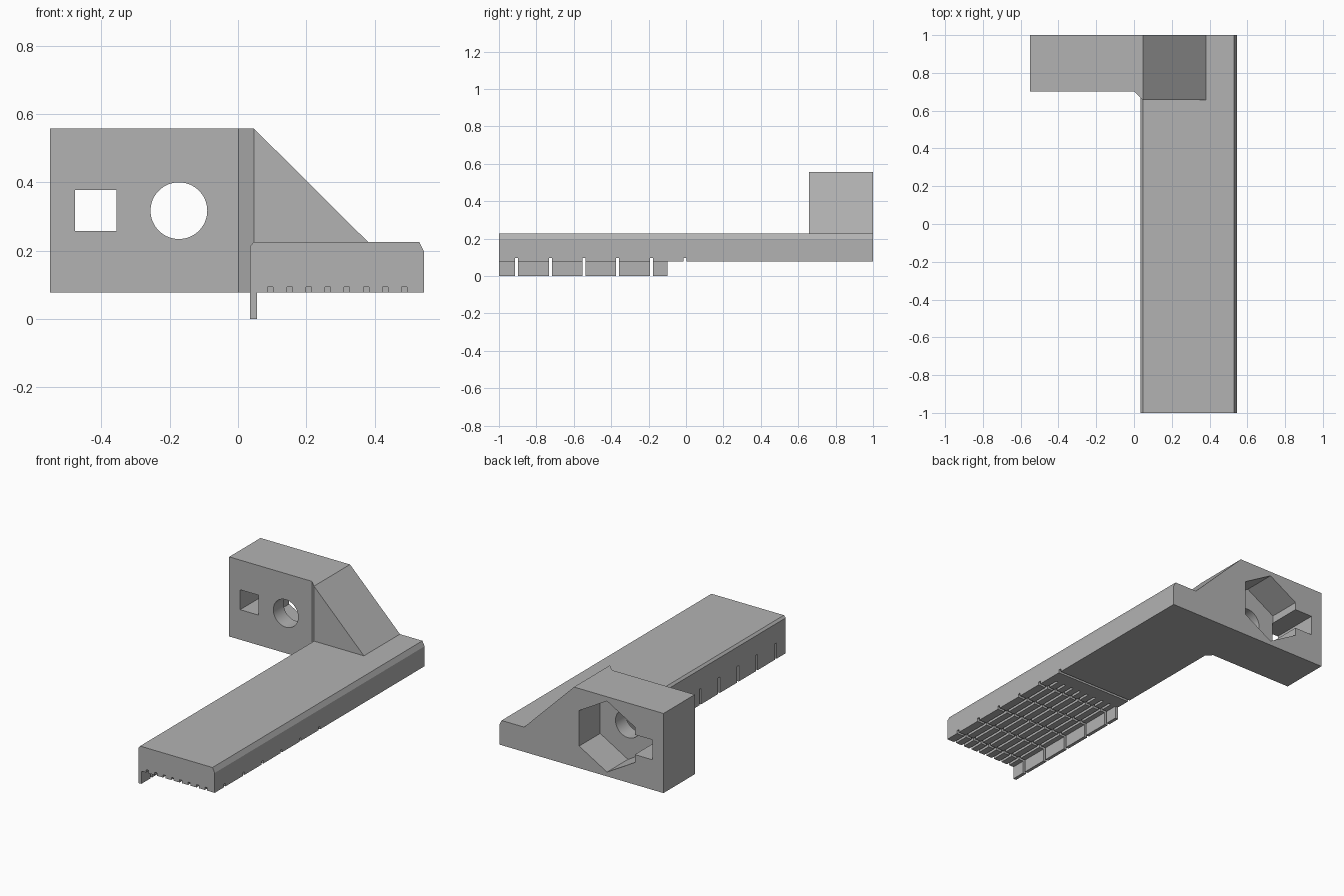
import bpy, bmesh, math

if "Cube" in bpy.data.objects:
    bpy.data.objects.remove(bpy.data.objects["Cube"], do_unlink=True)

grey = bpy.data.materials.new("plain grey")
grey.use_nodes = True
grey.diffuse_color = (0.45, 0.45, 0.45, 1)
grey.node_tree.nodes["Principled BSDF"].inputs["Base Color"].default_value = (0.45, 0.45, 0.45, 1)


def prisms(name, outlines, axis, lo, hi):
    """One object holding a straight prism along an axis for each 2D outline."""
    place = {"x": lambda a, b, t: (t, a, b),
             "y": lambda a, b, t: (a, t, b),
             "z": lambda a, b, t: (a, b, t)}[axis]
    bm = bmesh.new()
    for outline in outlines:
        ends = [[bm.verts.new(place(a, b, t)) for a, b in outline] for t in (lo, hi)]
        for end in ends:
            bm.faces.new(end)
        n = len(outline)
        for i in range(n):
            j = (i + 1) % n
            bm.faces.new((ends[0][i], ends[0][j], ends[1][j], ends[1][i]))
    bmesh.ops.recalc_face_normals(bm, faces=bm.faces)
    mesh = bpy.data.meshes.new(name)
    bm.to_mesh(mesh)
    bm.free()
    mesh.materials.append(grey)
    obj = bpy.data.objects.new(name, mesh)
    bpy.context.collection.objects.link(obj)
    return obj


def rect(a0, a1, b0, b1):
    return [(a0, b0), (a1, b0), (a1, b1), (a0, b1)]


def ring(a, b, radius, sides, start=0.0):
    return [(a + radius * math.cos(start + math.tau * i / sides),
             b + radius * math.sin(start + math.tau * i / sides)) for i in range(sides)]


def cut(obj, cutters):
    """Subtract the cutters, bake the result and drop the cutters."""
    for c in cutters:
        c.hide_render = True
        mod = obj.modifiers.new("cut", "BOOLEAN")
        mod.operation = "DIFFERENCE"
        mod.solver = "EXACT"
        mod.object = c
    deps = bpy.context.evaluated_depsgraph_get()
    baked = bpy.data.meshes.new_from_object(obj.evaluated_get(deps))
    obj.modifiers.clear()
    obj.data = baked
    for c in cutters:
        bpy.data.objects.remove(c, do_unlink=True)


BASE, BAR_TOP, TOP = 0.077, 0.226, 0.557
LEFT, RIGHT, LIP_END = 0.035, 0.545, -0.1
slots = [-0.905 + 0.18 * i for i in range(6)]
HALF = 0.008

# Long bar with chamfered top edges and a grid of grooves underneath
bar = prisms("bar", [[(LEFT, BASE), (RIGHT, BASE), (RIGHT, 0.197), (0.53, BAR_TOP),
                      (0.047, BAR_TOP), (LEFT, 0.213)]], "y", -1, 1)
long_grooves = prisms("long_groove_cutter",
                      [rect(x - HALF, x + HALF, 0.04, 0.094)
                       for x in (0.095 + 0.056 * i for i in range(8))], "y", -1.1, LIP_END)
cross_slots = prisms("cross_slot_cutter",
                     [rect(y - HALF, y + HALF, 0.04, 0.096) for y in slots], "x", -0.1, 0.7)
cut(bar, [long_grooves, cross_slots])

# Thin lip under the bar, broken by the cross slots
starts = [-1] + [y + HALF for y in slots[:-1]]
ends = [y - HALF for y in slots[:-1]] + [LIP_END]
prisms("lip", [rect(a, b, 0, BASE) for a, b in zip(starts, ends)], "x", LEFT, 0.055)

# Upright block with an angled inner corner
block = prisms("mounting_block", [[(-0.55, 0.702), (0.002, 0.702), (0.047, 0.657),
                                   (0.047, 1), (-0.55, 1)]], "z", BASE, TOP)
cx, cz = -0.173, 0.317
round_hole = prisms("round_hole_cutter", [ring(cx, cz, 0.083, 64)], "y", 0.5, 1.2)
square_hole = prisms("square_hole_cutter", [rect(-0.477, -0.355, 0.258, 0.378)], "y", 0.5, 1.2)
hex_pocket = prisms("hex_pocket_cutter", [ring(cx, cz, 0.214, 6, math.pi / 6)], "y", 0.8, 1.2)
cut(block, [round_hole, square_hole, hex_pocket])

# Sloped gusset joining the block to the bar
prisms("gusset", [[(0.047, BAR_TOP), (0.38, BAR_TOP), (0.047, TOP)]], "y", 0.657, 1)

# Smooth only the round hole
bpy.ops.object.select_all(action="DESELECT")
block.select_set(True)
bpy.context.view_layer.objects.active = block
bpy.ops.object.shade_smooth_by_angle(angle=math.radians(25))
